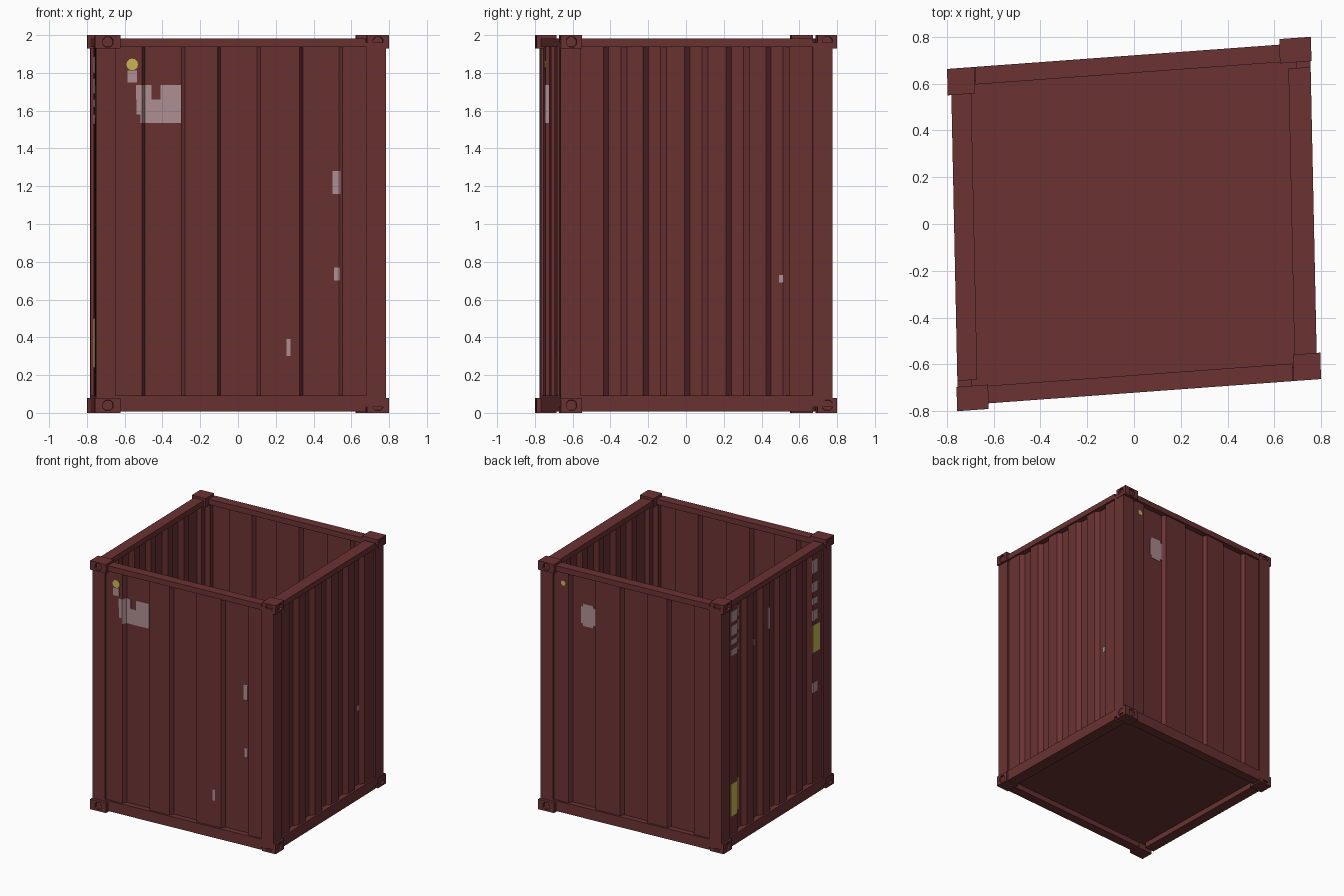
import bpy, bmesh, math

if "Cube" in bpy.data.objects:
    bpy.data.objects.remove(bpy.data.objects["Cube"])


def material(name, rgb):
    m = bpy.data.materials.new(name)
    m.use_nodes = True
    m.diffuse_color = (*rgb, 1)
    m.node_tree.nodes["Principled BSDF"].inputs["Base Color"].default_value = (*rgb, 1)
    return m


RED = material("oxide red paint", (0.145, 0.032, 0.032))
WHITE = material("faded white paint", (0.43, 0.28, 0.29))
YELLOW = material("faded yellow paint", (0.60, 0.48, 0.085))

HX, HY = 0.768, 0.72          # half width and half depth of the frame
POST, ANGLE = 0.105, 0.06     # post flange width and thickness
RIDGE, GROOVE, SHEET = 0.015, 0.03, 0.008


def skew(p):
    """The whole box stands slightly turned and sheared."""
    a, b, z = p
    return (a - 0.021 * b, b + 0.073 * a, z)


def finish(name, bm, mat):
    for v in bm.verts:
        v.co = skew(v.co)
    bmesh.ops.recalc_face_normals(bm, faces=bm.faces)
    me = bpy.data.meshes.new(name)
    bm.to_mesh(me)
    bm.free()
    me.materials.append(mat)
    ob = bpy.data.objects.new(name, me)
    bpy.context.collection.objects.link(ob)


def loft(low, high):
    """Closed solid between two matching outlines."""
    bm = bmesh.new()
    lo = [bm.verts.new(p) for p in low]
    hi = [bm.verts.new(p) for p in high]
    bm.faces.new(lo)
    bm.faces.new(hi)
    for i in range(len(lo)):
        j = (i + 1) % len(lo)
        bm.faces.new((lo[i], lo[j], hi[j], hi[i]))
    return bm


def prism(ring, z0, z1):
    return loft([(*p, z0) for p in ring], [(*p, z1) for p in ring])


def box(a0, a1, b0, b1, z0, z1):
    return prism([(a0, b0), (a1, b0), (a1, b1), (a0, b1)], z0, z1)


# Walls: placement of (along, inward), groove centres, half width, slope, half length, offset
END = ([-0.41, -0.01, 0.425], 0.114, 0.018, HX - POST)
SIDE = ([-0.43, -0.22, 0, 0.22, 0.43], 0.062, 0.03, HY - POST)
WALLS = {
    "front": (lambda u, d: (u, d - HY), *END, -0.015),
    "back": (lambda u, d: (u, HY - d), *END, 0.015),
    "left": (lambda u, d: (HX - d, u), *SIDE, -0.056),
    "right": (lambda u, d: (d - HX, u), *SIDE, 0.056),
}
RAIL_WIDTH = {"front": 0.075, "back": 0.075, "left": 0.095, "right": 0.085}


def depth(wall, u):
    _, centres, half, slope, _, _ = WALLS[wall]
    near = min(abs(u - c) for c in centres)
    return RIDGE + GROOVE * min(1, max(0, (half - near) / slope))


def sheet(name, wall, u0, u1, z0, z1, mat, lift=0.0, thick=SHEET):
    """Strip that follows the corrugation of a wall."""
    place, centres, half, slope, _, _ = WALLS[wall]
    folds = [c + s * w for c in centres for s in (-1, 1) for w in (half, half - slope)]
    us = sorted([u0, u1] + [f for f in folds if u0 < f < u1])
    outer = [place(u, depth(wall, u) - lift) for u in us]
    inner = [place(u, depth(wall, u) - lift + thick) for u in reversed(us)]
    finish(name, prism(outer + inner, z0, z1), mat)


def patch(name, wall, x0, x1, z0, z1, mat):
    shift = WALLS[wall][-1]
    sheet(name, wall, x0 + shift, x1 + shift, z0, z1, mat, 0.003, 0.006)


def spot(name, wall, x, z, r):
    place, shift = WALLS[wall][0], WALLS[wall][-1]
    turn = [i * math.tau / 12 for i in range(12)]
    rings = [[(*place(x + shift + r * math.cos(t), d), z + r * math.sin(t)) for t in turn]
             for d in (RIDGE - 0.003, RIDGE + 0.003)]
    finish(name, loft(*rings), YELLOW)


# Corrugated walls with top and bottom rails
for wall, (place, _, _, _, length, _) in WALLS.items():
    sheet(wall + "_wall", wall, -length, length, 0.08, 1.945, RED)
    for level, z0, z1 in (("bottom", 0.008, 0.092), ("top", 1.938, 1.982)):
        (a0, b0), (a1, b1) = place(-length, 0), place(length, RAIL_WIDTH[wall])
        finish(f"{wall}_{level}_rail", box(a0, a1, b0, b1, z0, z1), RED)

# Floor plate
finish("floor", box(0.05 - HX, HX - 0.05, 0.05 - HY, HY - 0.05, 0.05, 0.085), RED)


def casting(name, a0, a1, b0, b1, z0, z1):
    """Corner block with small eight-sided sockets on its outer sides."""
    bm = box(a0, a1, b0, b1, z0, z1)
    bmesh.ops.recalc_face_normals(bm, faces=bm.faces)
    sides = [f for f in bm.faces if abs(f.normal.z) < 0.5
             and f.normal.dot((a0 + a1, b0 + b1, 0)) > 0]
    bmesh.ops.inset_individual(bm, faces=sides, thickness=0.014)
    for f in sides:
        centre = f.calc_center_median()
        for v in f.verts:
            for i in range(3):
                off = v.co[i] - centre[i]
                if abs(off) > 0.001:
                    v.co[i] = centre[i] + math.copysign(0.027, off)
    corners = list({v for f in sides for v in f.verts})
    bmesh.ops.bevel(bm, geom=corners, offset=0.014, segments=1, affect='VERTICES')
    sockets = [f for f in bm.faces if len(f.verts) == 8]
    bmesh.ops.inset_individual(bm, faces=sockets, thickness=0.002, depth=-0.015)
    finish(name, bm, RED)


# Angled posts and castings at the four corners
for sx, ew in ((1, "left"), (-1, "right")):
    for sy, ns in ((1, "back"), (-1, "front")):
        corner = f"{ns}_{ew}"
        angle = [(0, 0), (POST, 0), (POST, ANGLE), (ANGLE, ANGLE), (ANGLE, POST), (0, POST)]
        ring = [(sx * (HX - p), sy * (HY - q)) for p, q in angle]
        finish(corner + "_post", prism(ring, 0.03, 1.96), RED)
        if sx == sy:
            a, b = sorted((sx * 0.637, sx * 0.772)), sorted((sy * 0.64, sy * 0.744))
        else:
            a, b = sorted((sx * 0.667, sx * 0.784)), sorted((sy * 0.607, sy * 0.72))
        casting(corner + "_top_casting", *a, *b, 1.928, 2.0)
        casting(corner + "_bottom_casting", *a, *b, 0.0, 0.08)

# Worn paint marks on the front and back
spot("front_yellow_spot", "front", -0.56, 1.845, 0.031)
spot("back_yellow_spot", "back", 0.567, 1.85, 0.021)
FRONT_MARKS = [
    (-0.585, -0.535, 1.75, 1.812), (-0.515, -0.30, 1.535, 1.58),
    (-0.537, -0.30, 1.58, 1.66),
    (-0.54, -0.457, 1.66, 1.735), (-0.41, -0.30, 1.66, 1.735),
    (0.50, 0.543, 1.16, 1.28), (0.51, 0.54, 0.70, 0.77), (0.257, 0.277, 0.30, 0.39),
]
for mark in FRONT_MARKS:
    patch("front_white_mark", "front", *mark, WHITE)
for x0, x1, z0, z1 in ((0.33, 0.42, 1.53, 1.55), (0.31, 0.435, 1.55, 1.69),
                       (0.33, 0.42, 1.69, 1.71)):
    patch("back_white_mark", "back", x0, x1, z0, z1, WHITE)
patch("left_white_mark", "left", 0.495, 0.52, 0.69, 0.73, WHITE)

# Rows of painted blocks on the right wall
for z0, z1 in ((1.80, 1.885), (1.69, 1.77), (1.62, 1.66), (1.53, 1.58)):
    patch("right_back_white_mark", "right", 0.38, 0.525, z0, z1, WHITE)
for z0, z1 in ((1.78, 1.885), (1.63, 1.705), (1.53, 1.58), (1.40, 1.48), (0.82, 0.90)):
    patch("right_front_white_mark", "right", -0.61, -0.545, z0, z1, WHITE)
patch("right_middle_white_mark", "right", 0.005, 0.04, 1.56, 1.73, WHITE)
patch("right_small_white_mark", "right", 0.17, 0.20, 1.48, 1.53, WHITE)
patch("right_back_yellow_mark", "right", 0.38, 0.525, 0.24, 0.50, YELLOW)
patch("right_front_yellow_mark", "right", -0.645, -0.55, 1.14, 1.36, YELLOW)
